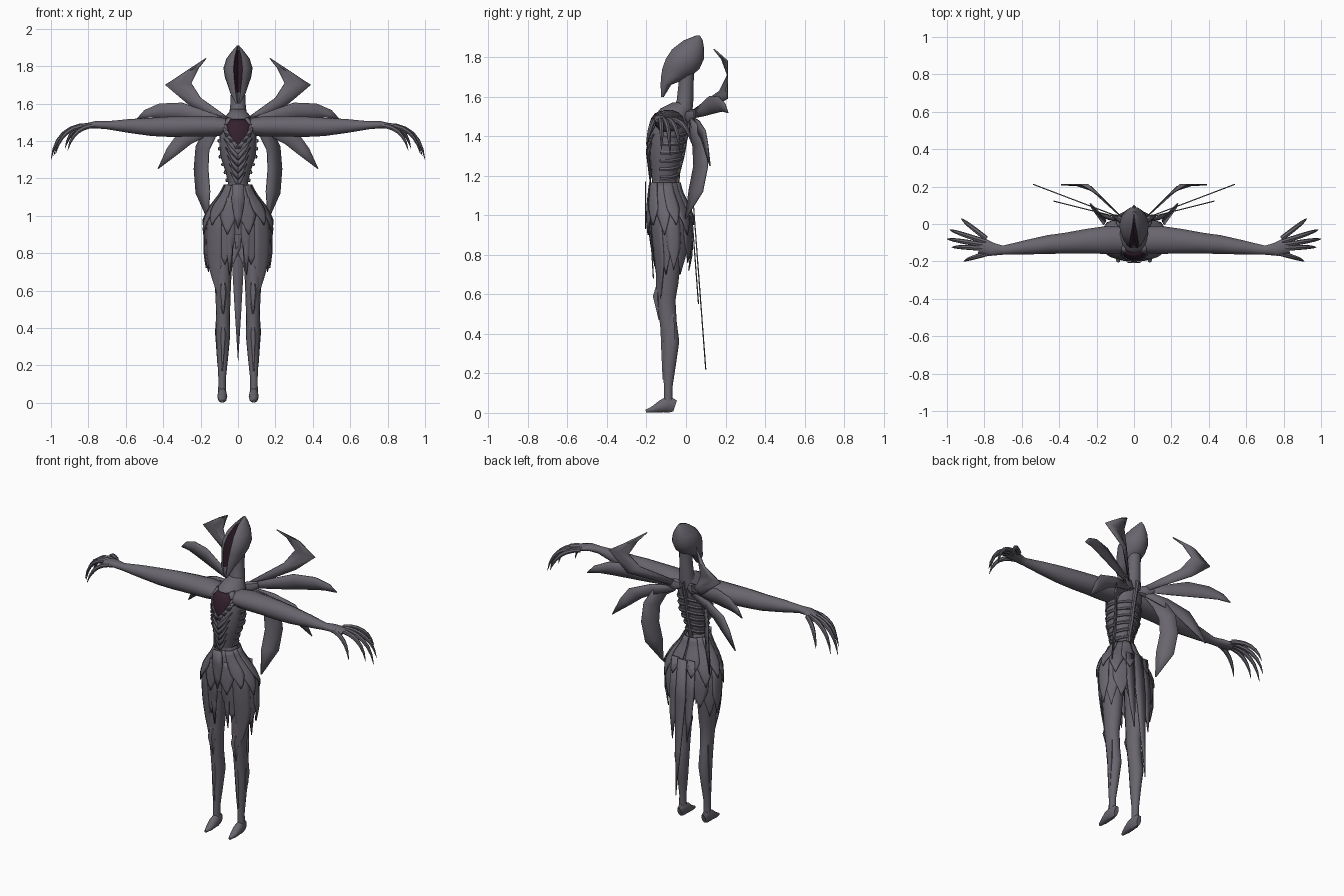
import bpy, bmesh, math
from mathutils import Vector

cube = bpy.data.objects.get("Cube")
if cube:
    bpy.data.objects.remove(cube, do_unlink=True)


def material(name, rgb):
    mat = bpy.data.materials.new(name)
    mat.use_nodes = True
    mat.diffuse_color = (*rgb, 1)
    mat.node_tree.nodes["Principled BSDF"].inputs["Base Color"].default_value = (*rgb, 1)
    return mat


GREY = material("ash grey", (.14, .13, .155))
DARK = material("dark maroon", (.035, .015, .026))


def finish(name, bm, mat=GREY, mirror=False, thick=0):
    bmesh.ops.recalc_face_normals(bm, faces=bm.faces)
    mesh = bpy.data.meshes.new(name)
    bm.to_mesh(mesh)
    bm.free()
    mesh.materials.append(mat)
    ob = bpy.data.objects.new(name, mesh)
    bpy.context.collection.objects.link(ob)
    if thick:
        solid = ob.modifiers.new("thickness", 'SOLIDIFY')
        solid.thickness, solid.offset = thick, 0
    if mirror:
        ob.modifiers.new("mirror", 'MIRROR')
    bpy.ops.object.select_all(action='DESELECT')
    ob.select_set(True)
    bpy.context.view_layer.objects.active = ob
    bpy.ops.object.shade_smooth_by_angle(angle=math.radians(40))
    return ob


def loft(name, rings, closed=True, **kw):
    bm = bmesh.new()
    rows = [[bm.verts.new(p) for p in ring] for ring in rings]
    n = len(rows[0])
    for a, b in zip(rows, rows[1:]):
        for i in range(n if closed else n - 1):
            j = (i + 1) % n
            bm.faces.new((a[i], a[j], b[j], b[i]))
    if closed:
        bm.faces.new(rows[0])
        bm.faces.new(rows[-1])
    return finish(name, bm, **kw)


def limb(name, points, ref, sides=12, **kw):
    """Tube through (x, y, z, width, depth) points."""
    rings, ref = [], Vector(ref)
    for k, p in enumerate(points):
        before, after = points[max(k - 1, 0)], points[min(k + 1, len(points) - 1)]
        t = (Vector(after[:3]) - Vector(before[:3])).normalized()
        u = t.cross(ref).normalized()
        v = u.cross(t)
        rings.append([Vector(p[:3]) + u * p[3] * math.cos(a) + v * p[4] * math.sin(a)
                      for a in (math.tau * i / sides for i in range(sides))])
    return loft(name, rings, **kw)


def blade(name, edge_a, edge_b, depth, **kw):
    """Thin sheet between two (x, z) edges, with y given by a rule."""
    rings = [[(x, depth(x, z), z) for x, z in (a, ((a[0] + b[0]) / 2, (a[1] + b[1]) / 2), b)]
             for a, b in zip(edge_a, edge_b)]
    return loft(name, rings, closed=False, thick=.006, **kw)


def at(profile, z):
    """Half width, middle y and half depth of a body profile at a height."""
    z = max(min(z, profile[0][0]), profile[-1][0])
    for a, b in zip(profile, profile[1:]):
        if b[0] <= z <= a[0]:
            f = (a[0] - z) / (a[0] - b[0])
            rx, front, back = (p + (q - p) * f for p, q in zip(a[1:], b[1:]))
            return rx, (front + back) / 2, (back - front) / 2


def around(profile, z, angle, grow=0):
    rx, mid, ry = at(profile, z)
    return Vector(((rx + grow) * math.sin(angle), mid - (ry + grow) * math.cos(angle), z))


def body(name, profile, n=20, **kw):
    return loft(name, [[around(profile, p[0], math.tau * i / n) for i in range(n)]
                       for p in profile], **kw)


# Profiles: height, half width, front y, back y
TORSO = [(1.57, .035, -.07, .035), (1.54, .06, -.13, .03), (1.48, .1, -.175, .015),
         (1.4, .1, -.185, -.005), (1.32, .095, -.19, -.015), (1.24, .068, -.18, -.04),
         (1.16, .05, -.17, -.05)]
SKIRT = [(1.18, .05, -.17, -.05), (1.12, .08, -.178, -.035), (1.05, .135, -.185, 0),
         (.98, .172, -.188, .028), (.9, .18, -.185, .035), (.8, .178, -.172, .03),
         (.7, .165, -.16, .012), (.55, .135, -.15, 0)]
HEAD = [(1.91, .006, .05, .07), (1.885, .028, -.015, .085), (1.84, .062, -.075, .092),
        (1.79, .078, -.108, .09), (1.74, .07, -.125, .068), (1.7, .056, -.13, .02),
        (1.66, .043, -.13, -.075), (1.6, .012, -.126, -.112)]

# Head with a deep dark slit down the face
n = 20
rings = [[around(HEAD, p[0], math.tau * i / n) for i in range(n)] for p in HEAD]
for ring in rings[1:-1]:
    ring[0].y += min(.05, abs(ring[0].y - ring[n // 2].y) * .4)
head = loft("head", rings)
head.data.materials.append(DARK)
for f in head.data.polygons:
    row, col = divmod(f.index, n)
    if col in (0, n - 1) and 0 < row < len(HEAD) - 2:
        f.material_index = 1
limb("neck", [(0, -.02, 1.5, .055, .05), (0, -.005, 1.58, .042, .042),
              (0, 0, 1.66, .038, .038), (0, .005, 1.76, .04, .038)], (0, 1, 0))

# Torso, dark chest hollow and its ragged rim
body("torso", TORSO)


def chest_y(x, z, lift=.003):
    rx, mid, ry = at(TORSO, z)
    return mid - ry * math.sqrt(max(0, 1 - (x / rx) ** 2)) - lift


hollow = [(1.515, .045), (1.49, .073), (1.46, .07), (1.43, .056), (1.4, .032), (1.365, .004)]
loft("chest_hollow", [[(w * s / 4, chest_y(w * s / 4, z, .006), z) for s in range(-4, 5)]
                      for z, w in hollow], closed=False, mat=DARK, thick=.006)
for k, ((z, w), (z2, w2)) in enumerate(zip(hollow, hollow[1:])):
    blade(f"chest_rim_{k}", [(w - .008, z + .005), (w2 - .016, z2)],
          [(w + .012, z + .012), (w2 + .008, z2 - .008)],
          lambda x, z: chest_y(x, z, .012), mirror=True)

# Chevron plates on the belly
for k in range(5):
    z, w = 1.33 - .035 * k, .075 - .009 * k
    blade(f"belly_chevron_{k}", [(0, z), (w / 2, z + w / 2), (w, z + w * 1.1)],
          [(0, z - .035), (w / 2, z + w / 2 - .024), (w, z + w * 1.1 - .004)],
          lambda x, z: chest_y(x, z, .01), mirror=True)

# Ribs and spine
for k in range(6):
    z = 1.21 + .042 * k
    limb(f"rib_{k}", [(*around(TORSO, z - .02 * math.sin(a), a, .004), .007, .01)
                      for a in (math.pi * (.4 + .1 * i) for i in range(7))],
         (0, 0, 1), sides=6, mirror=True)
limb("spine", [(0, at(TORSO, z)[1] + at(TORSO, z)[2], z, .014, .014)
               for z in (1.14, 1.22, 1.3, 1.38, 1.46, 1.54)], (0, 1, 0), sides=8)

# Arms, palms and curved fingers
limb("arm", [(.05, -.085, 1.475, .07, .045), (.14, -.085, 1.478, .075, .056),
             (.25, -.092, 1.478, .066, .056), (.36, -.102, 1.476, .056, .056),
             (.46, -.11, 1.475, .05, .05), (.58, -.125, 1.48, .038, .038),
             (.7, -.14, 1.484, .024, .022), (.76, -.135, 1.487, .036, .02),
             (.82, -.115, 1.478, .044, .014)], (0, 0, 1), sides=14, mirror=True)
tips = [(.91, -.2, 1.35), (.975, -.125, 1.33), (1, -.08, 1.3), (.985, -.03, 1.32), (.925, .03, 1.36)]
for k, tip in enumerate(tips):
    tip = Vector(tip)
    base = Vector((.79 - .04 * (k == 0), -.15 + .018 * k, 1.483))
    knuckle = Vector((tip.x - .03, tip.y * .8 - .02, 1.485))
    path = []
    for i in range(7):
        t = i / 6
        p = base * (1 - t) ** 2 + knuckle * 2 * t * (1 - t) + tip * t * t
        r = .013 * (1 - t ** 3) + .001
        path.append((*p, r, r))
    limb(f"finger_{k}", path, (0, 1, 0), sides=7, mirror=True)

# Back blades, spread like wings
blade("wing_upper", [(.06, 1.53), (.2, 1.63), (.25, 1.71), (.21, 1.79), (.17, 1.84)],
      [(.07, 1.5), (.26, 1.59), (.39, 1.7), (.28, 1.772), (.172, 1.841)],
      lambda x, z: min(.21, .03 + x - .06), mirror=True)
blade("wing_middle", [(.06, 1.52), (.2, 1.57), (.3, 1.605), (.42, 1.6), (.5, 1.565), (.54, 1.52)],
      [(.06, 1.49), (.2, 1.5), (.3, 1.51), (.4, 1.52), (.47, 1.525), (.538, 1.518)],
      lambda x, z: .03 + .38 * (x - .06), mirror=True)
blade("wing_lower", [(.06, 1.5), (.2, 1.48), (.33, 1.43), (.38, 1.36), (.43, 1.25)],
      [(.06, 1.46), (.18, 1.42), (.25, 1.385), (.32, 1.33), (.428, 1.249)],
      lambda x, z: .03 + .25 * (x - .06), mirror=True)
blade("wing_hanging", [(.07, 1.5), (.18, 1.46), (.225, 1.37), (.235, 1.25), (.225, 1.12), (.165, .985)],
      [(.06, 1.46), (.12, 1.42), (.155, 1.35), (.16, 1.25), (.15, 1.13), (.16, .984)],
      lambda x, z: .02 + max(0, x - .14) * .95 - max(0, 1.2 - z) * .2, mirror=True)
limb("wing_root", [(.02, .0, 1.5, .015, .02), (.06, .02, 1.5, .025, .035),
                   (.11, .045, 1.515, .008, .02)], (0, 0, 1), sides=8, mirror=True)

# Hips and layered skirt petals
body("hips", [p for p in SKIRT if p[0] >= .9])


def petal(name, angle, spread, top, bottom, lift):
    rows = []
    for i in range(9):
        t = i / 8
        z = top + (bottom - top) * t
        w = spread * (1 if t < .6 else max(.02, (1 - t) / .4))
        rows.append([around(SKIRT, z, angle + w * s / 2, lift) for s in (-1, -.5, 0, .5, 1)])
    loft(name, rows, closed=False, thick=.006)


for side in (-1, 1):
    for k in range(6):
        petal(f"upper_petal_{side}_{k}", side * (.3 + .5 * k), .6,
              1.165, .9 + .05 * (k % 2), .012 + .005 * (k % 2))
    for k, low in enumerate((.74, .56, .7, .72, .7, .76, .72)):
        petal(f"lower_petal_{side}_{k}", side * (.42 + .42 * k), .66,
              1.04, low, .003 * (k % 2))
blade("front_panel", [(-.03, 1.17), (-.035, 1.08), (-.022, 1), (0, .93)],
      [(.03, 1.17), (.035, 1.08), (.022, 1), (.002, .93)], lambda x, z: -.205)
blade("front_strip", [(.012, 1.1), (.02, .95), (.03, .8), (.045, .68)],
      [(.06, 1.1), (.065, .95), (.06, .8), (.047, .68)], lambda x, z: -.19 + (1.1 - z) * .06, mirror=True)


# Long back tails
def tail_y(x, z):
    return .1 - .075 * (z - .22)


blade("tail", [(-.03, 1.05), (-.035, .8), (-.018, .5), (0, .22)],
      [(.03, 1.05), (.035, .8), (.018, .5), (.001, .22)], tail_y)
blade("side_tail", [(.03, 1.05), (.03, .85), (.035, .7), (.05, .55)],
      [(.08, 1.05), (.085, .85), (.075, .7), (.051, .55)],
      lambda x, z: tail_y(x, z) - .012, mirror=True)

# Legs, feet and armour slivers
limb("leg", [(.085, -.08, .98, .07, .08), (.085, -.09, .8, .058, .068),
             (.082, -.095, .66, .046, .058), (.08, -.1, .57, .04, .048),
             (.08, -.09, .46, .037, .044), (.08, -.078, .36, .038, .045),
             (.082, -.085, .24, .029, .034), (.085, -.09, .13, .02, .022),
             (.085, -.09, .06, .021, .022)], (0, 1, 0), sides=14, mirror=True)
limb("foot", [(.084, -.055, .035, .014, .03), (.084, -.085, .045, .024, .045),
              (.084, -.125, .033, .027, .033), (.084, -.165, .018, .022, .018),
              (.084, -.203, .008, .008, .008)], (0, 0, 1), sides=10, mirror=True)
limb("knee_guard", [(.08, -.135, .68, .008, .006), (.08, -.145, .59, .026, .026),
                    (.08, -.135, .47, .003, .004)], (0, 1, 0), sides=6, mirror=True)
limb("shin_guard", [(.08, -.125, .48, .006, .006), (.08, -.115, .36, .022, .014),
                    (.084, -.115, .17, .003, .004)], (0, 1, 0), sides=6, mirror=True)
limb("calf_sliver", [(.11, -.07, .5, .004, .01), (.116, -.075, .38, .007, .022),
                     (.108, -.085, .2, .002, .003)], (0, 1, 0), sides=6, mirror=True)
